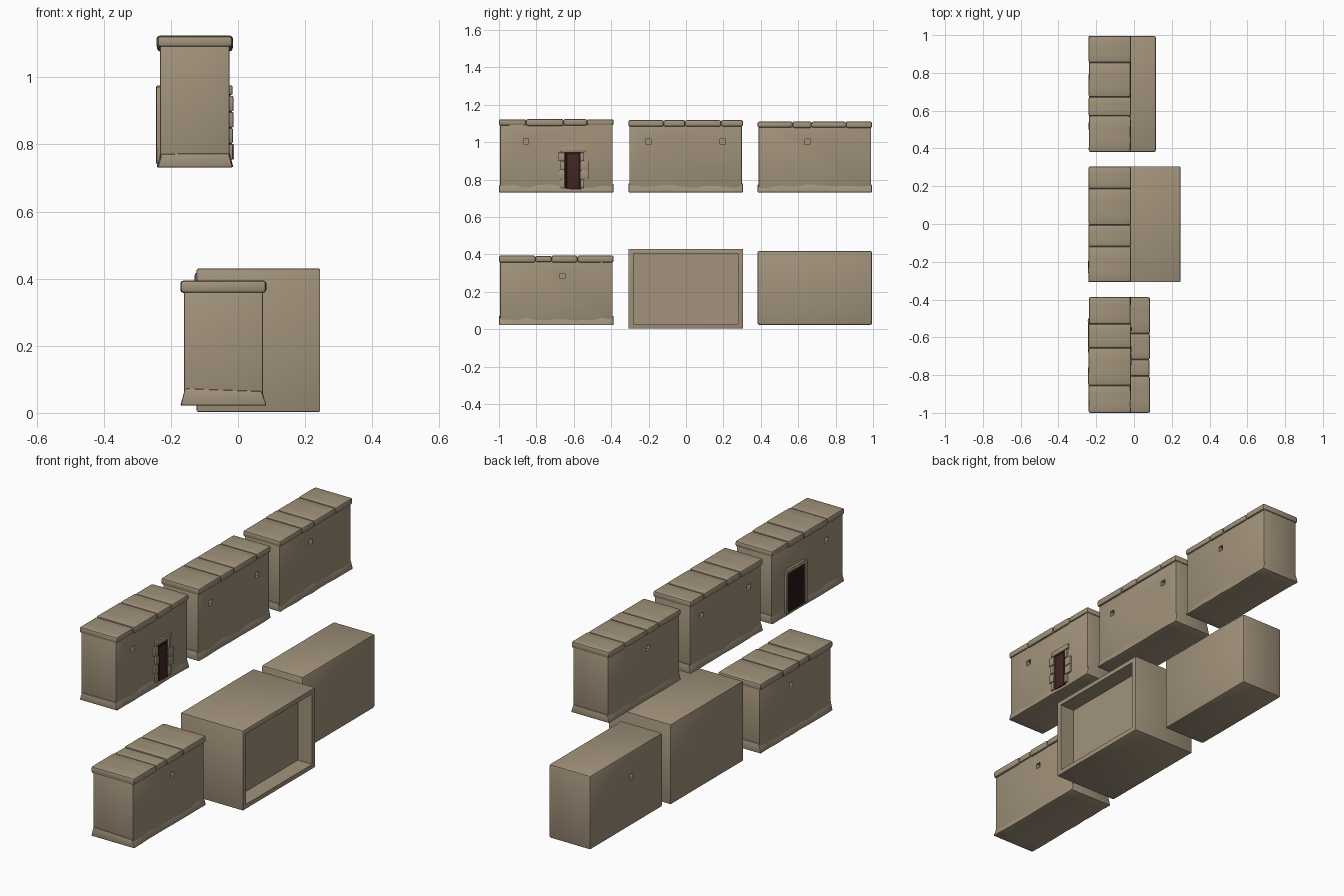
import bpy, bmesh, random
from mathutils import Vector

if "Cube" in bpy.data.objects:
    bpy.data.objects.remove(bpy.data.objects["Cube"])

random.seed(4)


def material(name, rgb):
    m = bpy.data.materials.new(name)
    m.diffuse_color = (*rgb, 1)
    m.use_nodes = True
    m.node_tree.nodes["Principled BSDF"].inputs["Base Color"].default_value = m.diffuse_color
    return m


CLAY = material("sandy clay", (0.36, 0.29, 0.2))
WOOD = material("dark red wood", (0.055, 0.02, 0.015))
SHADOW = material("dark doorway", (0.02, 0.008, 0.006))


def box(name, lo, hi, mat=CLAY, bevel=0.006, cuts=0, jitter=0.0, taper=0.0):
    """Box from corner to corner, optionally tapered, with uneven worn edges."""
    lo, hi = Vector(lo), Vector(hi)
    mid, size = (lo + hi) / 2, hi - lo
    bm = bmesh.new()
    bmesh.ops.create_cube(bm, size=1)
    if cuts:
        along = [e for e in bm.edges
                 if abs(e.verts[0].co.y - e.verts[1].co.y) > 0.5]
        bmesh.ops.subdivide_edges(bm, edges=along, cuts=cuts, use_grid_fill=True)
    for v in bm.verts:
        top = v.co.z > 0
        v.co = Vector(a * b for a, b in zip(v.co, size)) + mid
        if top and taper:
            v.co.x += taper if v.co.x < mid.x else -taper
            v.co.z += random.uniform(-1.5, 1.5) * jitter
        v.co.x += random.uniform(-jitter, jitter) * 0.6
    me = bpy.data.meshes.new(name)
    bm.to_mesh(me)
    bm.free()
    me.materials.append(mat)
    ob = bpy.data.objects.new(name, me)
    bpy.context.collection.objects.link(ob)
    bpy.ops.object.select_all(action='DESELECT')
    ob.select_set(True)
    bpy.context.view_layer.objects.active = ob
    if bevel:
        b = ob.modifiers.new("worn edges", 'BEVEL')
        b.width, b.segments, b.angle_limit = bevel, 2, 0.6
        bpy.ops.object.modifier_apply(modifier=b.name)
        bpy.ops.object.shade_smooth_by_angle()
    return ob


def cut(ob, lo, hi):
    """Carve a box-shaped recess out of an object."""
    cutter = box("cutter", lo, hi, bevel=0)
    cutter.hide_render = True
    m = ob.modifiers.new("recess", 'BOOLEAN')
    m.operation, m.object, m.solver = 'DIFFERENCE', cutter, 'EXACT'
    bpy.context.view_layer.objects.active = ob
    bpy.ops.object.modifier_apply(modifier=m.name)
    bpy.data.objects.remove(cutter)


def windows(ob, x0, x1, spots):
    """Small square peepholes on both long walls."""
    for y, z in spots:
        for x in (x0, x1):
            cut(ob, (x - 0.02, y - 0.014, z - 0.014), (x + 0.02, y + 0.014, z + 0.014))


def wall(name, x0, x1, y0, y1, z0, z1, spots):
    """Wall block with flared worn foot and a coping of uneven slabs."""
    inset = 0.011
    body = box(name + "_body", (x0 + inset, y0 + 0.006, z0 + 0.004),
               (x1 - inset, y1 - 0.006, z1 - 0.01), bevel=0.004)
    windows(body, x0 + inset, x1 - inset, spots)
    box(name + "_foot", (x0 + 0.002, y0 + 0.001, z0), (x1 - 0.002, y1 - 0.001, z0 + 0.045),
        cuts=8, jitter=0.004, taper=0.013, bevel=0.004)
    # coping slabs of random length
    marks = [0] + sorted(k / 4 + random.uniform(-0.07, 0.07) for k in (1, 2, 3)) + [1]
    for i, (a, b) in enumerate(zip(marks, marks[1:])):
        d = random.uniform(0, 0.004)
        box(f"{name}_coping_{i + 1}", (x0 + d, y0 + a * (y1 - y0), z1 - 0.038 + d),
            (x1 - d, y0 + b * (y1 - y0), z1 - d * 0.7), cuts=2, jitter=0.0015, bevel=0.009)


# upper row of three walls
UX0, UX1 = -0.243, -0.014
wall("door_wall", UX0, UX1, -1.0, -0.387, 0.732, 1.125, [(-0.855, 1.005)])
wall("middle_wall", UX0, UX1, -0.308, 0.305, 0.732, 1.12, [(-0.2, 1.003), (0.197, 1.003)])
wall("plain_wall", UX0, UX1, 0.382, 0.995, 0.732, 1.113, [(0.65, 1.003)])

# lower front wall
wall("short_wall", -0.172, 0.085, -1.0, -0.387, 0.022, 0.395, [(-0.66, 0.285)])

# lower middle: deep block with a framed recess on the right
frame = box("recessed_block", (-0.123, -0.308, 0.003), (0.245, 0.305, 0.43), bevel=0.004)
cut(frame, (0.16, -0.281, 0.028), (0.3, 0.278, 0.405))

# lower rear plain block
block = box("plain_block", (-0.13, 0.382, 0.024), (0.116, 0.995, 0.419), bevel=0.01)
windows(block, -0.13, -0.13, [(0.65, 0.288)])

# doorway on the right: dark opening, wooden leaf and rough surround stones
XR = UX1 - 0.011
box("door_opening_right", (XR - 0.004, -0.65, 0.74), (XR + 0.003, -0.56, 0.95), SHADOW, bevel=0)
box("door_leaf_right", (XR - 0.002, -0.638, 0.752), (XR + 0.006, -0.575, 0.935), WOOD, bevel=0.002)
stones = [(-0.672, -0.537, 0.948, 0.976)]
for k in range(4):
    z = 0.755 + k * 0.048
    stones.append((-0.672 - 0.01 * (k % 2), -0.648, z, z + 0.046))
    stones.append((-0.565, -0.545 + 0.025 * (k in (1, 2)), z, z + 0.046))
for i, (ya, yb, za, zb) in enumerate(stones):
    box(f"door_stone_{i + 1}", (XR - 0.01, ya, za),
        (XR + random.uniform(0.008, 0.014), yb, zb), bevel=0.004)

# doorway on the left: wide dark panel with a thin surround
XL = UX0 + 0.011
box("door_panel_left", (XL - 0.006, -0.665, 0.742), (XL + 0.002, -0.515, 0.957), SHADOW, bevel=0)
for i, (ya, yb, za, zb) in enumerate([(-0.682, -0.663, 0.742, 0.972),
                                      (-0.517, -0.5, 0.742, 0.972),
                                      (-0.665, -0.515, 0.955, 0.976)]):
    box(f"door_surround_left_{i + 1}", (XL - 0.012, ya, za), (XL + 0.01, yb, zb),
        cuts=3, jitter=0.002, bevel=0.004)
